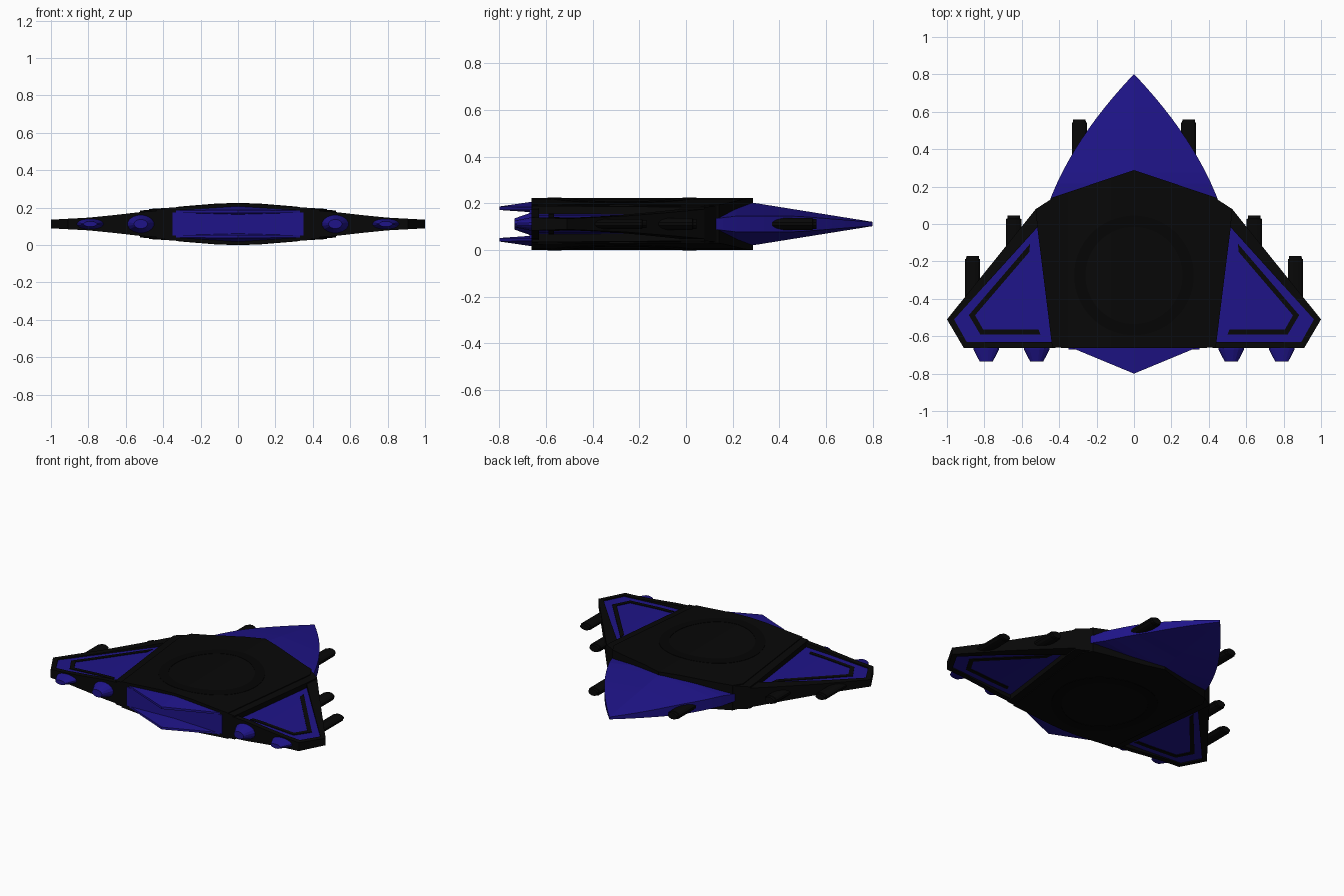
import bpy, bmesh, math
from mathutils import Matrix

if "Cube" in bpy.data.objects:
    bpy.data.objects.remove(bpy.data.objects["Cube"])

ZC = 0.112  # height of the mid plane; the craft is symmetric above and below it


def material(name, rgb):
    m = bpy.data.materials.new(name)
    m.diffuse_color = (*rgb, 1)
    m.use_nodes = True
    m.node_tree.nodes["Principled BSDF"].inputs["Base Color"].default_value = m.diffuse_color
    return m


BLACK = material("black_hull", (0.0023, 0.0023, 0.0023))
DARK = material("dark_ring", (0.0014, 0.0014, 0.0014))
PURPLE = material("purple_panel", (0.0135, 0.007, 0.25))

# Half thickness against |x|
BODY = [(0, .106), (.12, .102), (.35, .083), (.53, .072)]
WING = [(.4, .072), (.52, .064), (.65, .049), (.8, .034), (1, .023)]
SUNK = [(.4, .044), (.6, .038), (.8, .026), (1, .015)]


def height(knots, x):
    x = min(max(abs(x), knots[0][0]), knots[-1][0])
    for (a, ha), (b, hb) in zip(knots, knots[1:]):
        if x <= b:
            return ha + (hb - ha) * (x - a) / (b - a)


def finish(bm, name, mat, mirror=""):
    bmesh.ops.recalc_face_normals(bm, faces=bm.faces[:])
    me = bpy.data.meshes.new(name)
    bm.to_mesh(me)
    bm.free()
    me.materials.append(mat)
    ob = bpy.data.objects.new(name, me)
    bpy.context.collection.objects.link(ob)
    if mirror:
        mod = ob.modifiers.new("mirror", "MIRROR")
        mod.use_axis = ["X" in mirror, False, "Z" in mirror]
    ob.location.z = ZC
    return ob


def slab(name, polys, knots, mat, off=0.0, mirror=""):
    """Flat outlines folded along the thickness knots and given both skins."""
    bm = bmesh.new()
    for p in polys:
        bm.faces.new([bm.verts.new((x, y, 0)) for x, y in p])
    bmesh.ops.remove_doubles(bm, verts=bm.verts[:], dist=1e-5)
    for kx, _ in knots:
        for s in {kx, -kx}:
            bmesh.ops.bisect_plane(bm, geom=bm.verts[:] + bm.edges[:] + bm.faces[:],
                                   plane_co=(s, 0, 0), plane_no=(1, 0, 0))
    low = bm.verts[:]
    res = bmesh.ops.extrude_face_region(bm, geom=bm.faces[:], use_keep_orig=True)
    top = [g for g in res["geom"] if isinstance(g, bmesh.types.BMVert)]
    for verts, sign in ((low, -1), (top, 1)):
        for v in verts:
            v.co.z = sign * (height(knots, v.co.x) + off)
    return finish(bm, name, mat, mirror)


def both(half):
    """Full outline from the right half."""
    return half + [(-x, y) for x, y in reversed(half) if x > 0]


def strip(a, b):
    """Quads between two open paths."""
    return [[a[i], a[i + 1], b[i + 1], b[i]] for i in range(len(a) - 1)]


def loft(bm, loops):
    """Skin a row of closed vertex loops and cap both ends."""
    n = len(loops[0])
    for A, B in zip(loops, loops[1:]):
        for i in range(n):
            j = (i + 1) % n
            bm.faces.new((A[i], A[j], B[j], B[i]))
    bm.faces.new(loops[0])
    bm.faces.new(loops[-1])


def tube(name, x, rings, flat, mat, sides=12):
    """Flattened round part along y from (y, radius) rings."""
    bm = bmesh.new()
    angles = [2 * math.pi * (i + .5) / sides for i in range(sides)]
    loft(bm, [[bm.verts.new((x + r * math.cos(a), y, flat * r * math.sin(a)))
               for a in angles] for y, r in rings])
    return finish(bm, name, mat, "X")


# Central hull with a raised deck plate
slab("hull", [both([(0, .28), (.44, .135), (.525, .08), (.518, -.01), (.437, -.66)])],
     BODY, BLACK)
slab("deck_plate", [both([(0, .288), (.44, .141), (.475, .08), (.39, -.663)])],
     BODY, BLACK, .005)

# Round ring set on the deck
circle = [2 * math.pi * (i + .5) / 48 for i in range(49)]
slab("deck_ring", strip(*[[(r * math.cos(a), -.275 + r * math.sin(a)) for a in circle]
                          for r in (.26, .32)]), BODY, DARK, .007)

# Wings: raised black frame, sunken purple panel, black inlaid line
frame_out = [(.525, .08), (1, -.51), (.91, -.663), (.42, -.663)]
frame_in = [(.505, -.005), (.962, -.51), (.895, -.63), (.43, -.63)]
slab("wing_frame", strip(frame_out, frame_in), WING, BLACK, 0, "X")
slab("wing_panel", [[(.5, .02), (.975, -.51), (.9, -.645), (.42, -.645)]],
     SUNK, PURPLE, 0, "X")
line_out = [(.555, -.105), (.883, -.487), (.822, -.59), (.5, -.59)]
line_in = [(.56, -.15), (.85, -.488), (.806, -.565), (.51, -.565)]
slab("wing_inlay", strip(line_out, line_in), SUNK, BLACK, .004, "X")

# Pointed nose: lofted six-sided sections, t runs from the tip to the hull
bm = bmesh.new()
sections = []
for k in range(13):
    t = k / 12
    w = .002 + .458 * (1.45 * t - .45 * t * t)
    r = min(.009 + .112 * t, .098)
    e = min(.008 + .055 * t, .034) if k < 11 else .034 - .007 * (k - 10)
    sections.append([bm.verts.new((x, .8 - .7 * t, z)) for x, z in
                     ((w, e), (0, r), (-w, e), (-w, -e), (0, -r), (w, -e))])
loft(bm, sections)
finish(bm, "nose", PURPLE)

# Tail: upper and lower pointed lips around a recessed panel
bm = bmesh.new()
for co in [(.35, -.655, .072), (-.35, -.655, .072), (0, -.655, .096), (0, -.8, .075),
           (0, -.8, .06), (.35, -.655, .06), (-.35, -.655, .06), (0, -.655, .05)]:
    bm.verts.new(co)
bmesh.ops.convex_hull(bm, input=bm.verts[:])
finish(bm, "tail_lips", PURPLE, "Z")
bm = bmesh.new()
bmesh.ops.create_cube(bm, size=1, matrix=Matrix.Translation((0, -.655, 0)) @
                      Matrix.Diagonal((.7, .03, .125, 1)))
finish(bm, "tail_panel", PURPLE)

# Forward guns (three per side) with narrower muzzles
for name, x, y, length, flat in (("nose_gun", .292, .56, .25, .62),
                                 ("inner_gun", .643, .045, .22, .62),
                                 ("outer_gun", .863, -.17, .24, .52)):
    tube(name, x, [(y - length, .042), (y - .018, .042), (y - .016, .036), (y, .034)],
         flat, BLACK)

# Rear thrusters (two per side)
for name, x, flat in (("inner_thruster", .52, .68), ("outer_thruster", .79, .4)):
    tube(name, x, [(-.64, .074), (-.67, .07), (-.735, .036)], flat, PURPLE, 16)
